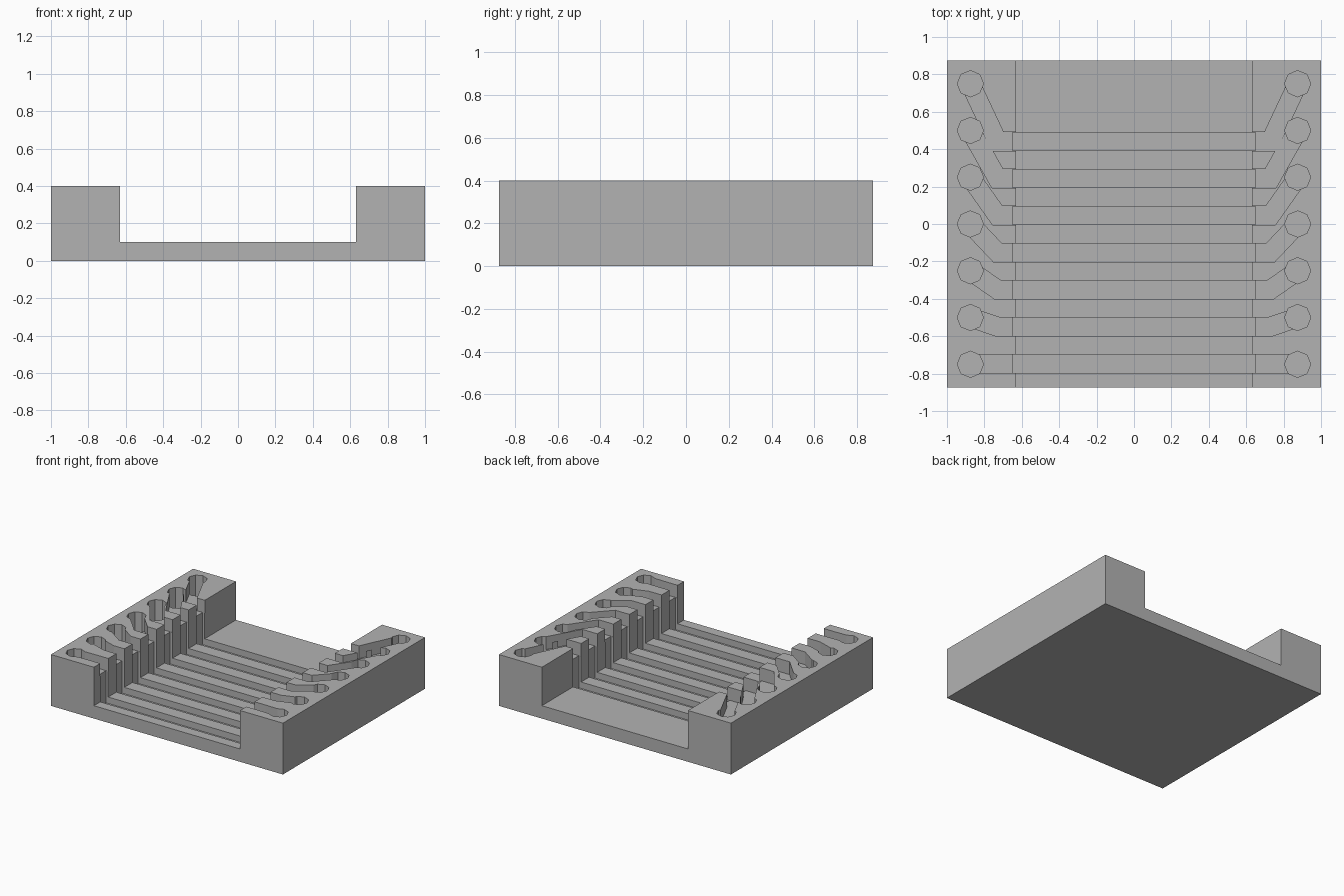
import bpy, bmesh
from math import cos, sin, pi
from mathutils import Vector

if "Cube" in bpy.data.objects:
    bpy.data.objects.remove(bpy.data.objects["Cube"])

HEIGHT, FLOOR, INNER, DEPTH = 0.4, 0.1, 0.63, 1.75
COUNT = 7
ABOVE = 0.5          # cutters rise past the top


def add_prism(bm, outline, low, high):
    """Extrude a flat outline of 3D points from low to high (offset vectors)."""
    bottom = [bm.verts.new(p + low) for p in outline]
    top = [bm.verts.new(p + high) for p in outline]
    bm.faces.new(bottom)
    bm.faces.new(top)
    n = len(outline)
    for i in range(n):
        j = (i + 1) % n
        bm.faces.new((bottom[i], bottom[j], top[j], top[i]))


def finish(name, bm):
    bmesh.ops.recalc_face_normals(bm, faces=bm.faces)
    mesh = bpy.data.meshes.new(name)
    bm.to_mesh(mesh)
    bm.free()
    obj = bpy.data.objects.new(name, mesh)
    bpy.context.collection.objects.link(obj)
    return obj


def prisms(name, outlines, bottom):
    """Cutter made of vertical prisms from bottom to above the body."""
    bm = bmesh.new()
    for outline in outlines:
        pts = [Vector((x, y, 0)) for x, y in outline]
        add_prism(bm, pts, Vector((0, 0, bottom)), Vector((0, 0, ABOVE)))
    obj = finish(name, bm)
    obj.hide_render = True
    return obj


def strip(points, half):
    """Outline of a three-point path with a mitred bend."""
    a, b, c = (Vector(p) for p in points)
    d1, d2 = (b - a).normalized(), (c - b).normalized()
    n1, n2 = Vector((-d1.y, d1.x)), Vector((-d2.y, d2.x))
    miter = (n1 + n2) / (1 + n1.dot(n2))
    offsets = [(a, n1), (b, miter), (c, n2)]
    left = [p + n * half for p, n in offsets]
    right = [p - n * half for p, n in offsets]
    return [tuple(p) for p in left + right[::-1]]


# Tray body: U profile run from front to back
profile = [(-1, 0), (1, 0), (1, HEIGHT), (INNER, HEIGHT), (INNER, FLOOR),
           (-INNER, FLOOR), (-INNER, HEIGHT), (-1, HEIGHT)]
bm = bmesh.new()
add_prism(bm, [Vector((x, 0, z)) for x, z in profile],
          Vector((0, -DEPTH / 2, 0)), Vector((0, DEPTH / 2, 0)))
body = finish("grooved_tray", bm)

slot_y = [-0.747 + 0.198 * i for i in range(COUNT)]
hole_y = [-0.75 + 0.25 * i for i in range(COUNT)]

# Straight grooves across the floor and up both inner walls
slots = [[(-0.65, y - 0.049), (0.65, y - 0.049), (0.65, y + 0.049), (-0.65, y + 0.049)]
         for y in slot_y]
cutters = [prisms("groove_cutter", slots, 0.05)]

# Bent channels in the rim tops, alternated so cutter pieces stay apart
for start in (0, 1):
    paths = [strip([(s * 0.61, slot_y[i]), (s * 0.73, slot_y[i]), (s * 0.875, hole_y[i])], 0.05)
             for i in range(start, COUNT, 2) for s in (-1, 1)]
    cutters.append(prisms("channel_cutter", paths, 0.3))

# Eight-sided wells at the channel ends
wells = [[(s * 0.875 + 0.07 * cos(k * pi / 4), y + 0.07 * sin(k * pi / 4)) for k in range(8)]
         for y in hole_y for s in (-1, 1)]
cutters.append(prisms("well_cutter", wells, 0.2))

for cutter in cutters:
    mod = body.modifiers.new(cutter.name, 'BOOLEAN')
    mod.operation, mod.solver, mod.object = 'DIFFERENCE', 'EXACT', cutter

# Keep the cut result and drop the cutters
graph = bpy.context.evaluated_depsgraph_get()
cut_mesh = bpy.data.meshes.new_from_object(body.evaluated_get(graph))
body.modifiers.clear()
body.data = cut_mesh
for cutter in cutters:
    bpy.data.objects.remove(cutter)

# Plain grey
grey = bpy.data.materials.new("plain_grey")
grey.use_nodes = True
colour = (0.45, 0.45, 0.45, 1)
grey.diffuse_color = colour
grey.node_tree.nodes["Principled BSDF"].inputs["Base Color"].default_value = colour
body.data.materials.clear()
body.data.materials.append(grey)
